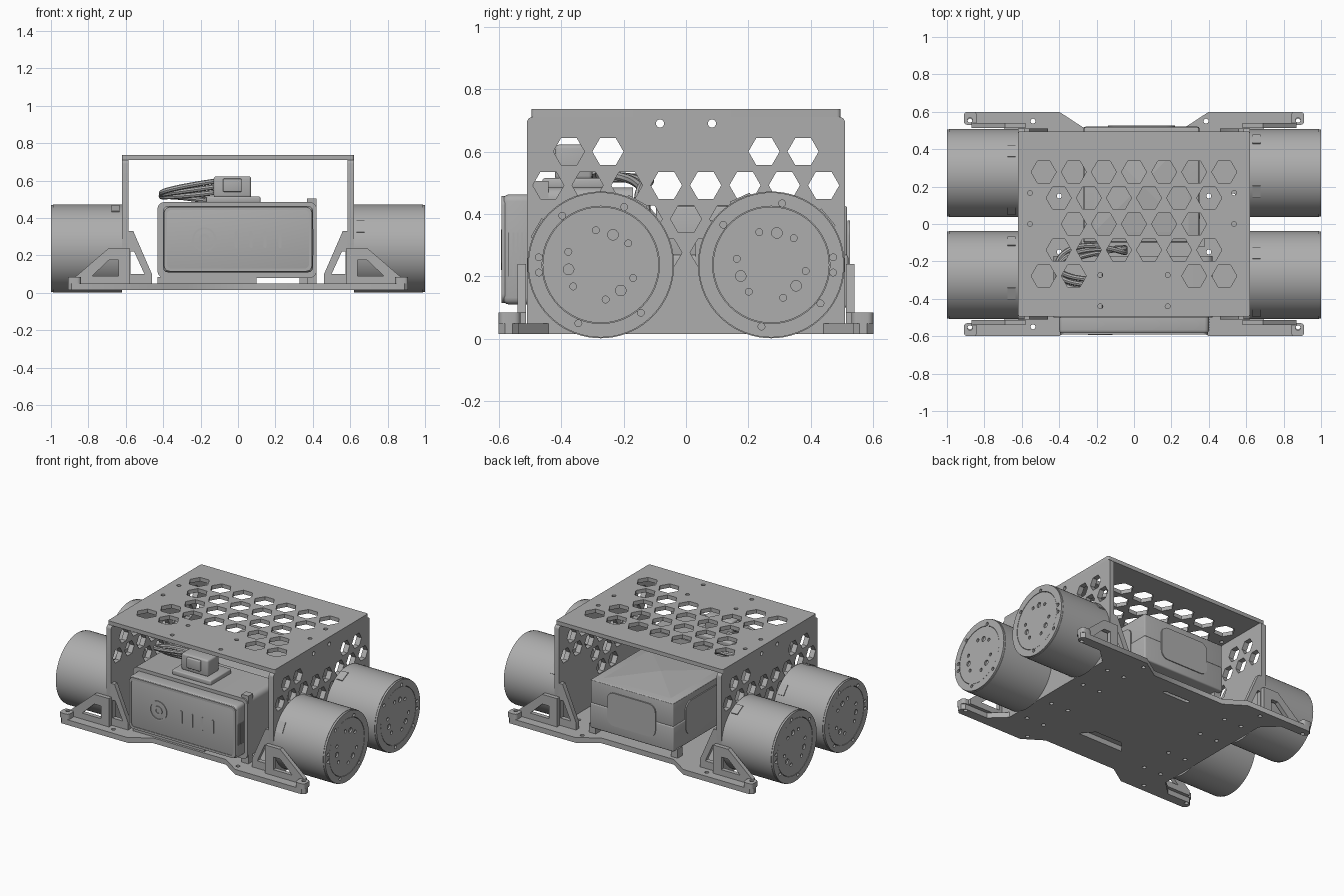
import bpy, bmesh
from math import sin, cos, pi, radians
from mathutils import Matrix, Vector

cube = bpy.data.objects.get("Cube")
if cube:
    bpy.data.objects.remove(cube, do_unlink=True)

grey = bpy.data.materials.new("machined grey")
grey.use_nodes = True
GREY = (0.42, 0.42, 0.42, 1)
grey.diffuse_color = GREY
grey.node_tree.nodes["Principled BSDF"].inputs["Base Color"].default_value = GREY

# Orientations for flat panels: lying down, facing the side, facing the front
FLAT = Matrix.Identity(4)
SIDE = Matrix(((0, 0, 1, 0), (1, 0, 0, 0), (0, 1, 0, 0), (0, 0, 0, 1)))
FRONT = Matrix(((1, 0, 0, 0), (0, 0, -1, 0), (0, 1, 0, 0), (0, 0, 0, 1)))


def add(name, mesh, smooth=False):
    mesh.materials.clear()
    mesh.materials.append(grey)
    ob = bpy.data.objects.new(name, mesh)
    bpy.context.collection.objects.link(ob)
    if smooth:
        bpy.ops.object.select_all(action='DESELECT')
        ob.select_set(True)
        bpy.context.view_layer.objects.active = ob
        bpy.ops.object.shade_smooth_by_angle(angle=radians(35))
    return ob


def ring(x, y, r, n=20, turn=0.0):
    return [(x + r * cos(turn + 2 * pi * i / n), y + r * sin(turn + 2 * pi * i / n)) for i in range(n)]


def hexagon(x, y, r):
    return ring(x, y, r, 6)


def rounded(x0, x1, y0, y1, r, n=5):
    pts = []
    for cx, cy, a in ((x1 - r, y1 - r, 0), (x0 + r, y1 - r, 1), (x0 + r, y0 + r, 2), (x1 - r, y0 + r, 3)):
        pts += [(cx + r * cos((a + i / n) * pi / 2), cy + r * sin((a + i / n) * pi / 2)) for i in range(n + 1)]
    return pts


def panel(name, loops, low, high, axes=FLAT, smooth=True):
    """Extruded profile; the first loop is the outline and the rest are holes."""
    cu = bpy.data.curves.new(name, 'CURVE')
    cu.dimensions, cu.fill_mode, cu.extrude = '2D', 'BOTH', (high - low) / 2
    for pts in loops:
        sp = cu.splines.new('POLY')
        sp.points.add(len(pts) - 1)
        for p, (u, v) in zip(sp.points, pts):
            p.co = (u, v, 0, 1)
        sp.use_cyclic_u = True
    tmp = bpy.data.objects.new(name + " profile", cu)
    mesh = bpy.data.meshes.new_from_object(tmp)
    bpy.data.objects.remove(tmp)
    bpy.data.curves.remove(cu)
    mesh.transform(axes @ Matrix.Translation((0, 0, (low + high) / 2)))
    bm = bmesh.new()
    bm.from_mesh(mesh)
    bmesh.ops.remove_doubles(bm, verts=bm.verts, dist=1e-5)
    bmesh.ops.recalc_face_normals(bm, faces=bm.faces)
    bm.to_mesh(mesh)
    bm.free()
    return add(name, mesh, smooth)


def box(name, lo, hi, bevel=0.0, turn=None):
    bm = bmesh.new()
    lo, hi = Vector(lo), Vector(hi)
    bmesh.ops.create_cube(bm, size=1, matrix=Matrix.Diagonal((*(hi - lo), 1)))
    if bevel:
        bmesh.ops.bevel(bm, geom=bm.edges[:], offset=bevel, segments=3, profile=0.5, affect='EDGES')
    bmesh.ops.transform(bm, matrix=Matrix.Translation((lo + hi) / 2), verts=bm.verts)
    if turn:
        bmesh.ops.transform(bm, matrix=turn, verts=bm.verts)
    mesh = bpy.data.meshes.new(name)
    bm.to_mesh(mesh)
    bm.free()
    return add(name, mesh, bevel > 0)


def cable(name, pts, r=0.014):
    cu = bpy.data.curves.new(name, 'CURVE')
    cu.dimensions, cu.bevel_depth, cu.bevel_resolution = '3D', r, 2
    cu.use_fill_caps = True
    sp = cu.splines.new('NURBS')
    sp.points.add(len(pts) - 1)
    for p, co in zip(sp.points, pts):
        p.co = (*co, 1)
    sp.use_endpoint_u, sp.order_u = True, 4
    tmp = bpy.data.objects.new(name + " path", cu)
    mesh = bpy.data.meshes.new_from_object(tmp)
    bpy.data.objects.remove(tmp)
    bpy.data.curves.remove(cu)
    return add(name, mesh, True)


# Base plate with four arms, recessed front and back edges
quarter = [(0.62, 0.44), (0.72, 0.535), (0.89, 0.535), (0.91, 0.555), (0.91, 0.58), (0.89, 0.6),
           (0.4, 0.6), (0.27, 0.515)]
half = quarter + [(-x, y) for x, y in reversed(quarter)]
outline = half + [(-x, -y) for x, y in half]
holes = [ring(x, y, 0.013) for y in (-0.55, 0.55) for x in (-0.877, -0.54, 0.385, 0.877)]
holes += [ring(x, y, 0.013) for x in (-0.53, -0.4, 0.4, 0.53) for y in (-0.38, -0.15, 0.15, 0.38)]
holes += [rounded(-0.1, 0.1, 0.388, 0.412, 0.011), [(-0.17, -0.32), (0.17, -0.32), (0.1, -0.24), (-0.1, -0.24)]]
panel("base_plate", [outline] + holes, 0.015, 0.05)

# Cover top with hexagon grid
grid = []
for row, cols in enumerate((7, 6, 5, 6, 7)):
    for c in range(cols):
        x = (c - (cols - 1) / 2) * 0.161
        if row < 4 or abs(x) > 0.3:
            grid.append(hexagon(x, 0.278 - row * 0.139, 0.067))
screws = [ring(x, y, 0.013) for x in (-0.556, 0.535) for y in (0, 0.166)]
screws += [ring(x, y, 0.013) for x in (-0.18, 0.18) for y in (-0.273, -0.44)]
panel("cover_top", [rounded(-0.62, 0.62, -0.495, 0.495, 0.012)] + grid + screws, 0.711, 0.737)

# Side walls
wall_holes = [hexagon(y, 0.6, 0.05) for y in (-0.375, -0.25, 0.25, 0.375)]
wall_holes += [hexagon((i - 3.5) * 0.126, 0.492, 0.05) for i in range(8)]
wall_holes += [hexagon(y, 0.384, 0.05) for y in (-0.126, 0, 0.126)]
wall_holes += [hexagon(y, 0.276, 0.05) for y in (-0.063, 0.063)]
wall_holes += [ring(y, 0.69, 0.013) for y in (-0.083, 0.083)]
for side, s in (("left", 1), ("right", -1)):
    a, b = sorted((0.585 * s, 0.62 * s))
    panel(side + "_wall", [rounded(-0.51, 0.51, 0.03, 0.711, 0.02)] + wall_holes, a, b, SIDE)

# Corner gussets and arm end pads
for side, s in (("left", 1), ("right", -1)):
    for end, t in (("front", 1), ("back", -1)):
        def span(near, far):
            return sorted((near * t, far * t))
        outer = [[(0.58, 0.05), (0.87, 0.05), (0.87, 0.085), (0.69, 0.24), (0.58, 0.24)],
                 [(0.64, 0.09), (0.78, 0.09), (0.69, 0.175), (0.64, 0.175)]]
        inner = [[(0.59, 0.05), (0.46, 0.05), (0.46, 0.1), (0.56, 0.33), (0.59, 0.33)],
                 [(0.575, 0.1), (0.5, 0.1), (0.555, 0.22), (0.575, 0.22)]]
        for label, loops, (lo, hi) in (("outer", outer, span(0.512, 0.54)), ("inner", inner, span(0.48, 0.51))):
            panel(f"{end}_{side}_{label}_gusset", [[(x * s, z) for x, z in lp] for lp in loops], lo, hi, FRONT)
        xa, xb = sorted((0.84 * s, 0.91 * s))
        ya, yb = sorted((-0.53 * t, -0.6 * t))
        panel(f"{end}_{side}_arm_pad", [rounded(xa, xb, ya, yb, 0.02), ring(0.877 * s, -0.555 * t, 0.013)], 0.05, 0.085)

# Wheel motors: body, rim ring, drilled hub and small connectors
R, AZ, AY = 0.235, 0.237, 0.273
for side, s in (("left", 1), ("right", -1)):
    for end, t in (("front", -1), ("back", 1)):
        y = AY * t
        name = f"{end}_{side}_motor"

        def drill(r, degrees, size):
            return [ring(y + r * cos(radians(d)), AZ + r * sin(radians(d)), size, 14) for d in degrees]

        def slab(label, loops, near, far):
            panel(name + label, loops, *sorted((near * s, far * s)), SIDE)
        turn = 8 if t < 0 else 20
        slab("_body", [ring(y, AZ, R, 72)], 0.62, 0.988)
        rim = drill(0.2, [d + turn - 8 for d in (128, 68, -50, -111)], 0.011)
        rim += drill(0.2, [d + (180 if t < 0 else 0) for d in (-7, 7)], 0.011)
        slab("_rim", [ring(y, AZ, R - 0.003, 72), ring(y, AZ, 0.188, 48)] + rim, 0.988, 1.0)
        hub = drill(0.104, [turn + 60 + 120 * i for i in range(3)], 0.017)
        hub += drill(0.112, [turn + 30 + 60 * i for i in range(6)], 0.011)
        slab("_hub", [ring(y, AZ, 0.186, 48)] + hub, 0.988, 0.999)
        for n, deg in enumerate((-30, 60) if s * t < 0 else (25, -50)):
            pose = Matrix.Translation((0.655 * s, y, AZ)) @ Matrix.Rotation(radians(deg), 4, 'X')
            box(f"{name}_connector_{n}", (-0.022, -0.035, R - 0.03), (0.022, 0.035, R + 0.004), turn=pose)

# Battery pack with fan ring, slots and side vents
panel("battery_case", [rounded(-0.43, 0.42, 0.08, 0.485, 0.035)], 0.17, 0.5, FRONT)
box("battery_body", (-0.4, -0.588, 0.11), (0.4, -0.46, 0.463), 0.022)
panel("battery_face_frame", [rounded(-0.395, 0.395, 0.115, 0.458, 0.03), rounded(-0.38, 0.38, 0.13, 0.443, 0.025)],
      0.57, 0.591, FRONT)
panel("battery_fan_rim", [ring(-0.18, 0.285, 0.065, 40), ring(-0.18, 0.285, 0.055, 40)], 0.585, 0.593, FRONT)
panel("battery_fan_hub", [ring(-0.18, 0.285, 0.03, 32), ring(-0.18, 0.285, 0.016, 24)], 0.585, 0.593, FRONT)
for i, x in enumerate((-0.01, 0.07, 0.145, 0.225)):
    panel(f"battery_slot_{i}", [rounded(x - 0.008, x + 0.008, 0.24, 0.33, 0.007)], 0.585, 0.592, FRONT)
for i in range(5):
    box(f"battery_vent_{i}", (0.395, -0.57 + i * 0.014, 0.2), (0.404, -0.564 + i * 0.014, 0.34))
box("battery_post", (0.37, -0.49, 0.05), (0.42, -0.44, 0.505))
box("battery_foot", (-0.43, -0.5, 0.05), (0.1, -0.17, 0.085))

# Connector on top of the battery with trailing cables
box("connector_tray", (-0.17, -0.46, 0.48), (0.12, -0.24, 0.515), 0.008)
box("connector_block", (-0.13, -0.42, 0.51), (0.07, -0.3, 0.622), 0.012)
box("connector_latch", (-0.08, -0.435, 0.54), (0.02, -0.41, 0.61), 0.006)
for i in range(3):
    o = i * 0.03
    cable(f"cable_{i}", [(-0.1, -0.36 + o, 0.6 - o), (-0.24, -0.36 + o, 0.58 - o), (-0.44, -0.34 + o, 0.54 - o / 2),
                         (-0.4, -0.2 + o, 0.52), (-0.2, -0.15 + o, 0.5), (0.02, -0.12 - o, 0.46 + o / 2),
                         (-0.1, -0.13, 0.3)])

# Rear equipment box with a shallow four-sided lid and rounded side panels
x0, x1, y0, y1 = -0.27, 0.35, -0.1, 0.52
box("rear_box_lower", (x0, y0, 0.1), (x1, y1, 0.27), 0.01)
box("rear_box_upper", (x0 + 0.004, y0 + 0.004, 0.266), (x1 - 0.004, y1 - 0.004, 0.425), 0.006)
lid = bmesh.new()
bmesh.ops.create_cone(lid, cap_ends=True, segments=4, radius1=0.434, radius2=0, depth=0.025,
                      matrix=Matrix.Translation(((x0 + x1) / 2, (y0 + y1) / 2, 0.433)) @ Matrix.Rotation(pi / 4, 4, 'Z'))
lid_mesh = bpy.data.meshes.new("rear_box_lid")
lid.to_mesh(lid_mesh)
lid.free()
add("rear_box_lid", lid_mesh)
panel("rear_box_back_panel", [rounded(-0.14, 0.22, 0.16, 0.38, 0.05)], -0.526, -0.518, FRONT)
for side, x in (("left", x1), ("right", x0)):
    panel(f"rear_box_{side}_panel", [rounded(0.03, 0.39, 0.16, 0.38, 0.05)], x - 0.004, x + 0.004, SIDE)
for i, (x, y) in enumerate(((x0, y0), (x1, y0), (x0, y1), (x1, y1))):
    fx, fy = (x * 0.85 - 0.02 if x < 0 else x + 0.01), y * 0.9
    box(f"rear_box_foot_{i}", (fx - 0.03, fy - 0.03, 0.05), (fx + 0.02, fy + 0.02, 0.11))
